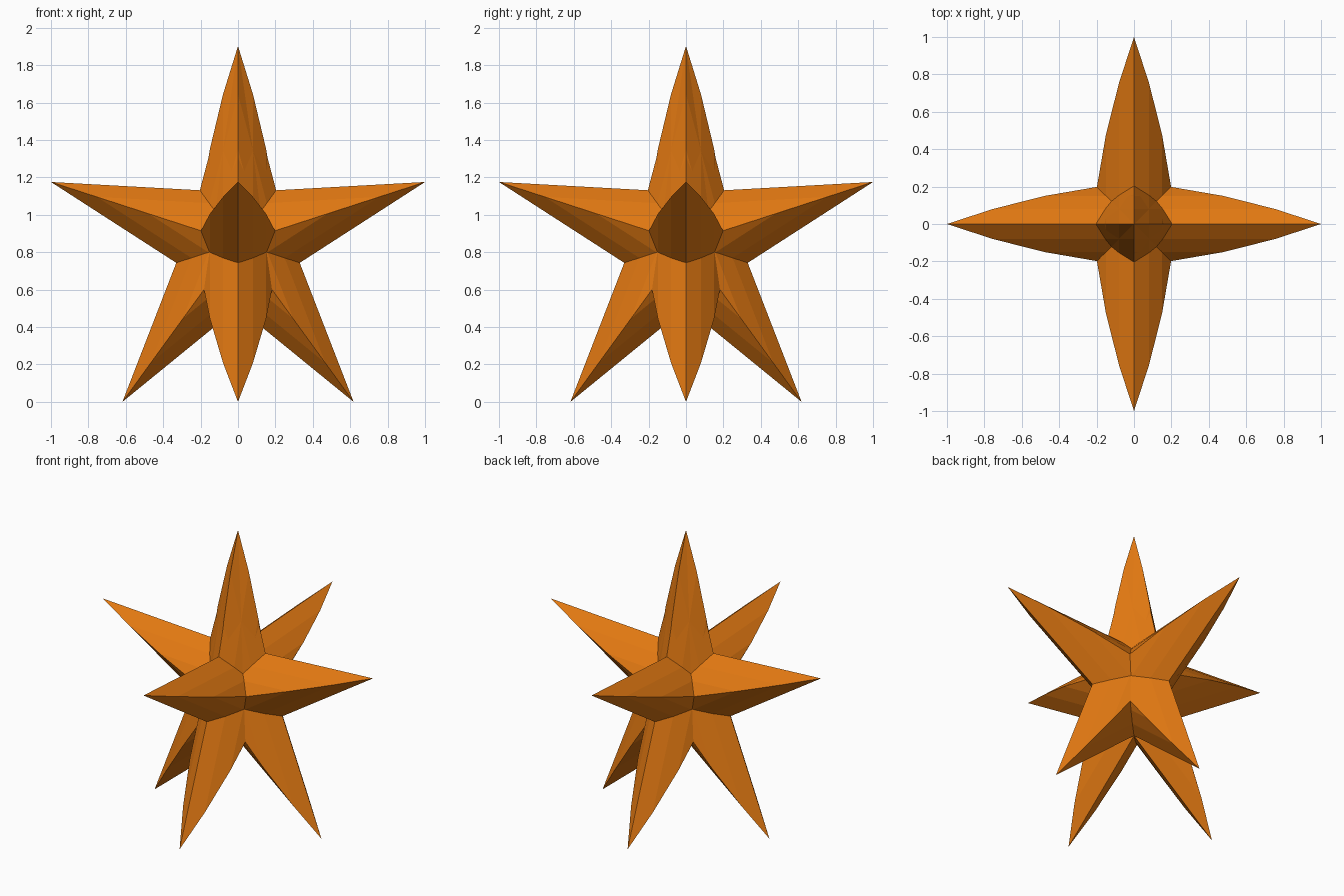
import bpy
import bmesh
from math import sin, cos, pi

if "Cube" in bpy.data.objects:
    bpy.data.objects.remove(bpy.data.objects["Cube"], do_unlink=True)

orange = bpy.data.materials.new("orange")
orange.use_nodes = True
colour = (0.76, 0.19, 0.006, 1)
orange.diffuse_color = colour
orange.node_tree.nodes["Principled BSDF"].inputs["Base Color"].default_value = colour

OUTER = 1 / cos(pi / 10)             # tip radius, so that the side tips reach 1
INNER = OUTER * 0.33
CENTRE = OUTER * cos(pi / 5)         # the lower tips touch the ground
# bulge of one half: scale of the star outline, thickness there
LAYERS = [(0.755, 0.08), (0.478, 0.15), (0.2, 0.198)]
CROWN = 0.22


def outline(bm, scale, depth):
    """Ring of ten vertices in the shape of a five-pointed star."""
    ring = []
    for i in range(10):
        r = scale * (INNER if i % 2 else OUTER)
        a = i * pi / 5
        ring.append(bm.verts.new((r * sin(a), depth, CENTRE + r * cos(a))))
    return ring


def star(name, turn):
    """Star bulging on both sides in faceted steps."""
    bm = bmesh.new()
    rim = outline(bm, 1, 0)
    for side in (-1, 1):
        below = rim
        for scale, depth in LAYERS:
            ring = outline(bm, scale, side * depth)
            for i in range(10):
                j = (i + 1) % 10
                bm.faces.new((below[i], below[j], ring[j], ring[i]))
            below = ring
        crown = bm.verts.new((0, side * CROWN, CENTRE))
        for i in range(10):
            bm.faces.new((below[i], below[(i + 1) % 10], crown))
    bmesh.ops.recalc_face_normals(bm, faces=bm.faces)
    mesh = bpy.data.meshes.new(name)
    bm.to_mesh(mesh)
    bm.free()
    mesh.materials.append(orange)
    obj = bpy.data.objects.new(name, mesh)
    obj.rotation_euler.z = turn
    bpy.context.collection.objects.link(obj)


# Two identical stars crossing at right angles
star("star_across", 0)
star("star_lengthwise", pi / 2)
